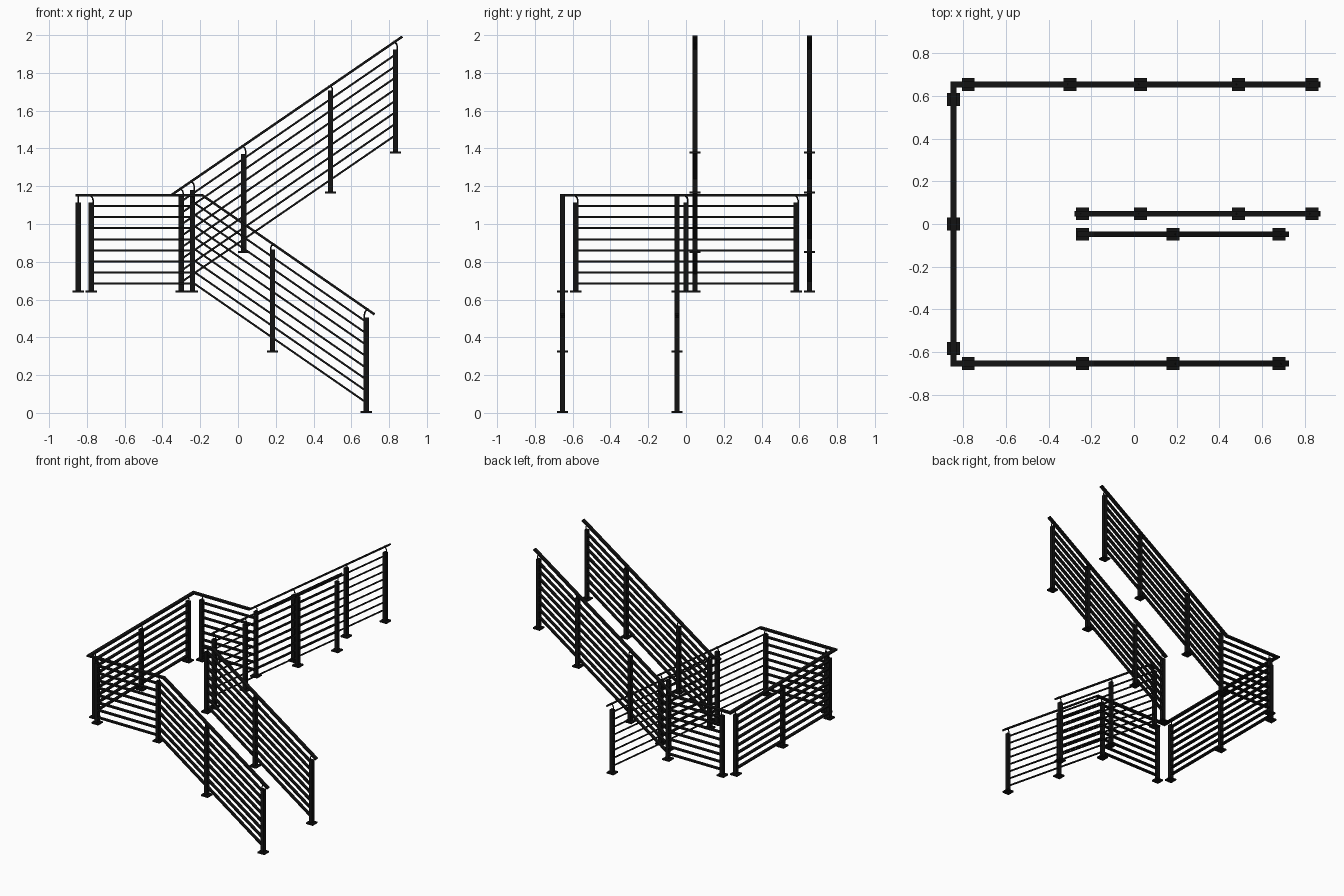
import bpy, bmesh
from math import cos, sin, pi
from mathutils import Vector

if "Cube" in bpy.data.objects:
    bpy.data.objects.remove(bpy.data.objects["Cube"])

black = bpy.data.materials.new("black_metal")
black.diffuse_color = (0.006, 0.006, 0.006, 1)
black.use_nodes = True
black.node_tree.nodes["Principled BSDF"].inputs["Base Color"].default_value = black.diffuse_color

Y_OUT, Y_IN, X_BACK = 0.654, 0.048, -0.846
RAIL_Z, BASE_Z = 1.153, 0.637


def rect(w, h):
    return [(-w / 2, -h / 2), (w / 2, -h / 2), (w / 2, h / 2), (-w / 2, h / 2)]


def circle(r, n=8):
    return [(r * cos(2 * pi * i / n), r * sin(2 * pi * i / n)) for i in range(n)]


RAIL, SLAT = rect(0.028, 0.013), rect(0.024, 0.0105)


def upper(x):      # handrail centre height on the upper flight
    return 1.966 + 0.686 * (x - 0.832)


def lower(x):      # handrail centre height on the lower flight
    return 0.551 + 0.692 * (0.68 - x)


def sweep(bm, path, section):
    """Sweep a section along a path with mitred joints and capped ends."""
    pts = [Vector(p) for p in path]
    dirs = [(b - a).normalized() for a, b in zip(pts, pts[1:])]
    side = dirs[0].cross(Vector((0, 0, 1)))
    side = side.normalized() if side.length > 0.01 else Vector((1, 0, 0))
    up = side.cross(dirs[0])
    ring = [pts[0] + side * u + up * v for u, v in section]
    rings = [ring]
    for i, d in enumerate(dirs):
        n = d + dirs[i + 1] if i + 1 < len(dirs) else d
        ring = [p + d * ((pts[i + 1] - p).dot(n) / d.dot(n)) for p in ring]
        rings.append(ring)
    vs = [[bm.verts.new(p) for p in r] for r in rings]
    k = len(section)
    for a, b in zip(vs, vs[1:]):
        for j in range(k):
            bm.faces.new((a[j], a[(j + 1) % k], b[(j + 1) % k], b[j]))
    bm.faces.new(vs[0][::-1])
    bm.faces.new(vs[-1])


def box(bm, lo, hi):
    v = [bm.verts.new((x, y, z)) for z in (lo[2], hi[2])
         for x, y in ((lo[0], lo[1]), (hi[0], lo[1]), (hi[0], hi[1]), (lo[0], hi[1]))]
    for f in ((3, 2, 1, 0), (4, 5, 6, 7), (0, 1, 5, 4), (1, 2, 6, 5), (2, 3, 7, 6), (3, 0, 4, 7)):
        bm.faces.new([v[i] for i in f])


def finish(bm, name):
    bmesh.ops.recalc_face_normals(bm, faces=bm.faces)
    me = bpy.data.meshes.new(name)
    bm.to_mesh(me)
    bm.free()
    ob = bpy.data.objects.new(name, me)
    bpy.context.collection.objects.link(ob)
    me.materials.append(black)


def post(name, x, y, base, top, rail, along=(1, 0)):
    """Square post with a foot plate and a curved bracket up to the handrail."""
    bm = bmesh.new()
    w, p = 0.014, 0.03
    box(bm, (x - w, y - w, base), (x + w, y + w, top))
    box(bm, (x - p, y - p, base), (x + p, y + p, base + 0.011))
    h = rail - top
    arc = [(0.010, -0.003), (0.010, 0.3 * h), (0.006, 0.65 * h), (-0.004, 0.9 * h), (-0.012, h)]
    sweep(bm, [(x + along[0] * o, y + along[1] * o, top + z) for o, z in arc], circle(0.004))
    finish(bm, name)


def slats(name, a, b, first, step):
    """Eight parallel flat bars hung below the handrail line a-b."""
    bm = bmesh.new()
    for i in range(8):
        d = Vector((0, 0, first + i * step))
        sweep(bm, [Vector(a) - d, Vector(b) - d], SLAT)
    finish(bm, name)


def handrail(name, path):
    bm = bmesh.new()
    sweep(bm, path, RAIL)
    finish(bm, name)


# x where each sloping handrail meets the level one
k_lo = 0.68 - (RAIL_Z - 0.551) / 0.692
k_up = 0.832 + (RAIL_Z - 1.966) / 0.686
X_LO, X_UP = 0.723, 0.87

# handrails
handrail("outer_handrail", [
    (X_LO, -Y_OUT, lower(X_LO)), (k_lo, -Y_OUT, RAIL_Z), (X_BACK, -Y_OUT, RAIL_Z),
    (X_BACK, Y_OUT, RAIL_Z), (k_up, Y_OUT, RAIL_Z), (X_UP, Y_OUT, upper(X_UP))])
handrail("lower_inner_handrail", [
    (X_LO, -Y_IN, lower(X_LO)), (k_lo, -Y_IN, RAIL_Z), (-0.268, -Y_IN, RAIL_Z)])
handrail("upper_inner_handrail", [(-0.275, Y_IN, upper(-0.275)), (X_UP, Y_IN, upper(X_UP))])

# flight posts: x, base height, top height
lower_posts = [(0.183, 0.32, 0.865), (0.679, 0.0, 0.505)]
upper_posts = [(0.031, 0.847, 1.37), (0.49, 1.162, 1.708), (0.834, 1.372, 1.923)]
for side, s in (("inner", Y_IN), ("outer", Y_OUT)):
    for i, (x, b, t) in enumerate(lower_posts):
        post(f"lower_{side}_post_{i}", x, -s, b, t, lower(x), (-1, 0))
    for i, (x, b, t) in enumerate(upper_posts):
        post(f"upper_{side}_post_{i}", x, s, b, t, upper(x))

# posts where the flights meet the landing
post("lower_inner_newel", -0.241, -Y_IN, BASE_Z, 1.115, RAIL_Z)
post("upper_inner_newel", -0.241, Y_IN, BASE_Z, 1.18, upper(-0.241))
post("lower_outer_newel", -0.241, -Y_OUT, BASE_Z, 1.115, RAIL_Z)
post("upper_outer_newel", -0.300, Y_OUT, BASE_Z, 1.152, upper(-0.300))

# landing posts
for s, n in ((-1, "front"), (1, "rear")):
    post(f"landing_{n}_side_post", -0.777, s * Y_OUT, BASE_Z, 1.115, RAIL_Z)
for i, y in enumerate((-0.583, 0, 0.583)):
    post(f"landing_back_post_{i}", X_BACK, y, BASE_Z, 1.115, RAIL_Z, (0, 1))

# slat infill
L = (0.058, 0.0586)
slats("landing_back_slats", (X_BACK, -0.583, RAIL_Z), (X_BACK, 0.583, RAIL_Z), *L)
slats("landing_front_slats", (-0.777, -Y_OUT, RAIL_Z), (-0.241, -Y_OUT, RAIL_Z), *L)
slats("landing_rear_slats", (-0.777, Y_OUT, RAIL_Z), (-0.300, Y_OUT, RAIL_Z), *L)
for side, s, xu in (("inner", Y_IN, -0.241), ("outer", Y_OUT, -0.300)):
    slats(f"lower_{side}_slats", (-0.241, -s, lower(-0.241)), (0.679, -s, lower(0.679)), 0.07, 0.061)
    slats(f"upper_{side}_slats", (xu, s, upper(xu)), (0.834, s, upper(0.834)), 0.07, 0.061)
